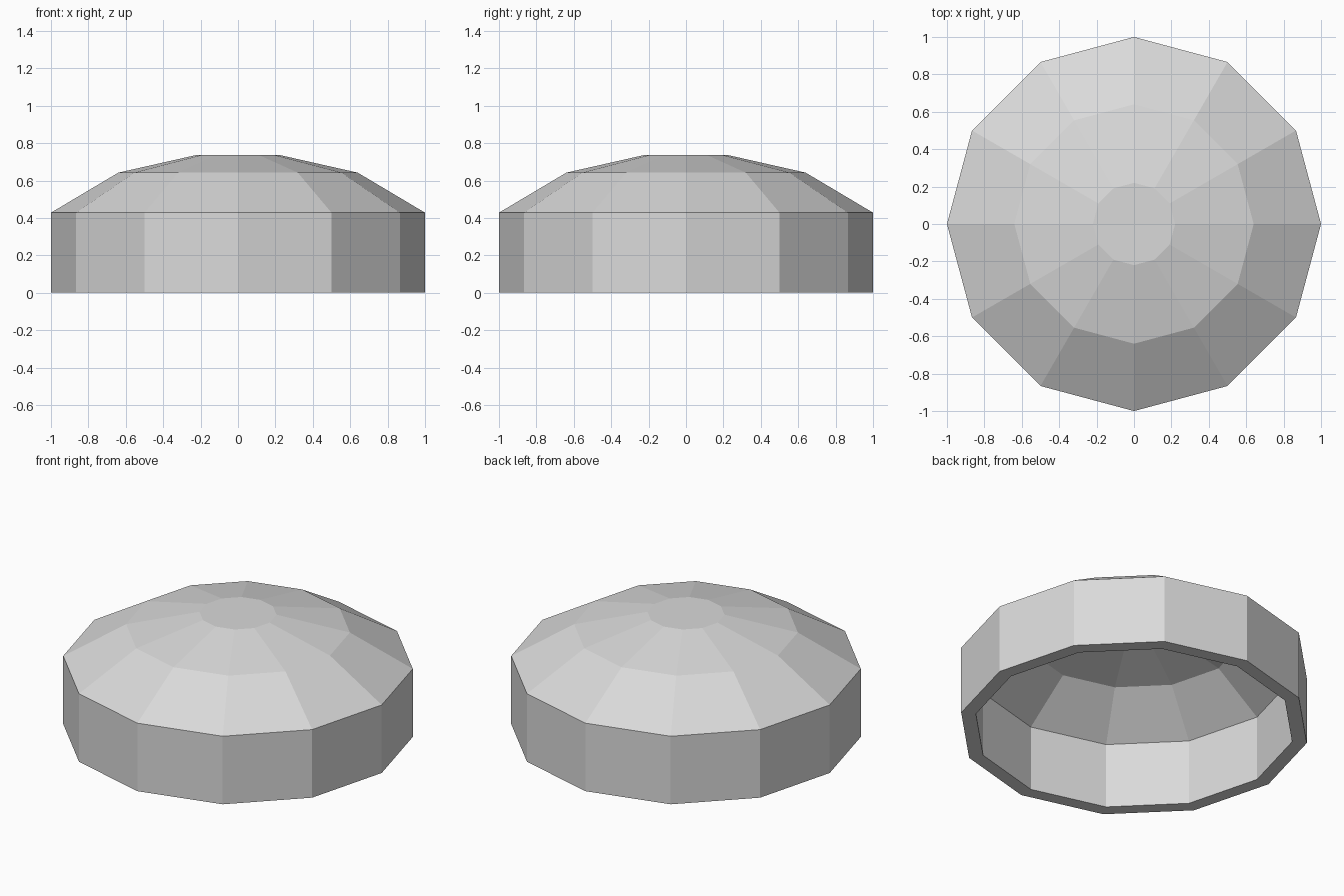
import bpy
import bmesh
from math import cos, sin, tau

SIDES = 12

# Remove the default cube
cube = bpy.data.objects.get("Cube")
if cube:
    bpy.data.objects.remove(cube, do_unlink=True)

# Plain light grey
grey = (0.7, 0.7, 0.7, 1.0)
mat = bpy.data.materials.new("light_grey")
mat.use_nodes = True
mat.diffuse_color = grey
bsdf = mat.node_tree.nodes["Principled BSDF"]
bsdf.inputs["Base Color"].default_value = grey
bsdf.inputs["Roughness"].default_value = 0.8

# Cross-section (radius, height): inner crown, inner wall, rim, outer wall, outer crown
profile = [
    (0.22, 0.72), (0.63, 0.625), (0.915, 0.41), (0.915, 0.0),
    (1.0, 0.0), (1.0, 0.428), (0.64, 0.642), (0.22, 0.737),
]


def ring(bm, radius, z):
    angles = [tau * i / SIDES for i in range(SIDES)]
    return [bm.verts.new((radius * cos(a), radius * sin(a), z)) for a in angles]


# Hollow faceted cap
bm = bmesh.new()
rings = [ring(bm, r, z) for r, z in profile]
for low, high in zip(rings, rings[1:]):
    for i in range(SIDES):
        j = (i + 1) % SIDES
        bm.faces.new((low[i], low[j], high[j], high[i]))

# Flat centres, inside and outside
bm.faces.new(rings[0])
bm.faces.new(rings[-1])
bmesh.ops.recalc_face_normals(bm, faces=bm.faces)

mesh = bpy.data.meshes.new("domed_cap")
bm.to_mesh(mesh)
bm.free()
mesh.materials.append(mat)
cap = bpy.data.objects.new("domed_cap", mesh)
bpy.context.collection.objects.link(cap)
